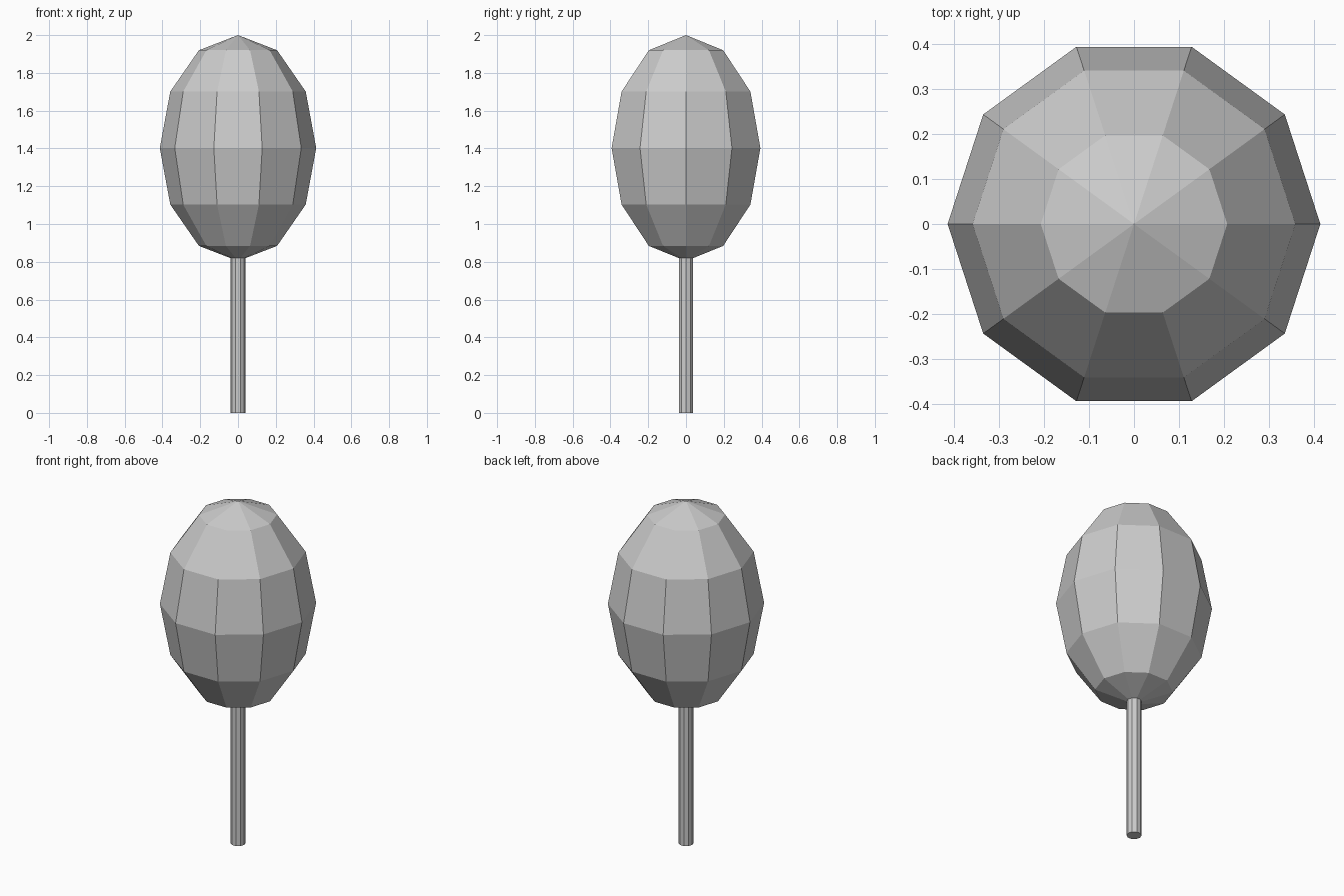
import bpy
import bmesh
from math import sin, cos, pi

SIDES = 10

cube = bpy.data.objects.get("Cube")
if cube:
    bpy.data.objects.remove(cube, do_unlink=True)

# One plain grey for the whole model
grey = bpy.data.materials.new("plain_grey")
grey.use_nodes = True
color = (0.6, 0.6, 0.6, 1.0)
grey.diffuse_color = color
grey.node_tree.nodes["Principled BSDF"].inputs["Base Color"].default_value = color


def lathe(name, profile):
    """Turn (radius, height) points, from bottom to top, into a ten-sided solid."""
    bm = bmesh.new()
    rings = []
    for radius, z in profile:
        count = SIDES if radius > 0 else 1
        rings.append([bm.verts.new((radius * cos(2 * pi * i / SIDES),
                                    radius * sin(2 * pi * i / SIDES), z))
                      for i in range(count)])
    for low, high in zip(rings, rings[1:]):
        for i in range(SIDES):
            j = (i + 1) % SIDES
            corners = [low[i % len(low)], low[j % len(low)],
                       high[j % len(high)], high[i % len(high)]]
            bm.faces.new(list(dict.fromkeys(corners)))
    # Close any open ends
    for ring in (rings[0], rings[-1]):
        if len(ring) > 1:
            bm.faces.new(ring)
    bmesh.ops.recalc_face_normals(bm, faces=bm.faces[:])
    mesh = bpy.data.meshes.new(name)
    bm.to_mesh(mesh)
    bm.free()
    mesh.materials.append(grey)
    obj = bpy.data.objects.new(name, mesh)
    bpy.context.collection.objects.link(obj)
    return obj


# Crown: tall faceted ellipsoid with six bands
RADIUS, HALF_HEIGHT, CENTRE, BANDS = 0.414, 0.598, 1.402, 6
crown_profile = []
for k in range(BANDS + 1):
    angle = pi * k / BANDS
    radius = RADIUS * sin(angle) if 0 < k < BANDS else 0
    crown_profile.append((radius, CENTRE - HALF_HEIGHT * cos(angle)))
lathe("crown", crown_profile)

# Trunk: thin straight post reaching just inside the crown
lathe("trunk", [(0.04, 0), (0.04, 0.84)])
